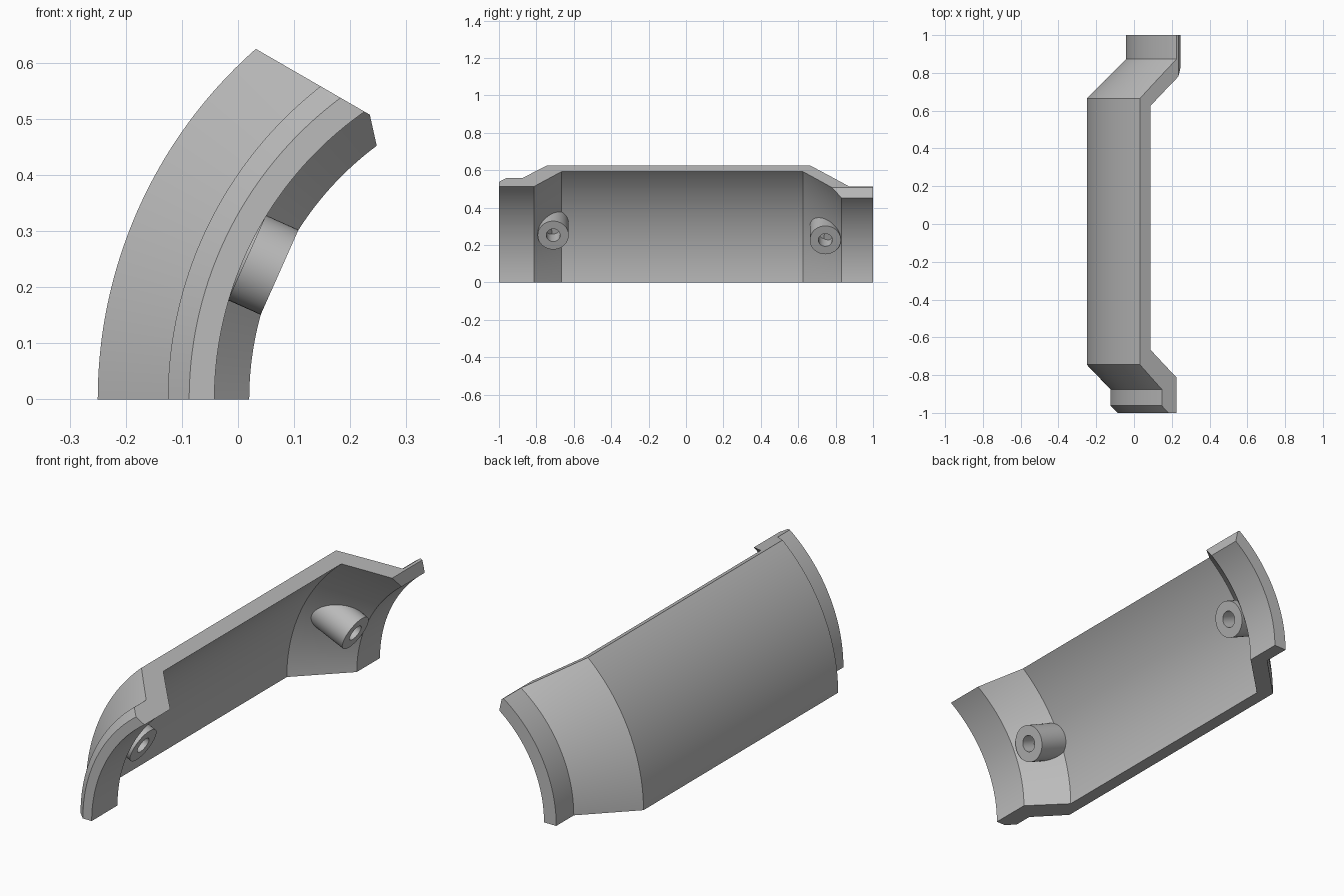
import bpy, bmesh, math
from mathutils import Vector

cube = bpy.data.objects.get("Cube")
if cube:
    bpy.data.objects.remove(cube, do_unlink=True)

AXIS_X = 0.583   # the shell is turned about a line along y at this x
OUTER = [(-1, .67), (-.962, .708), (-.875, .708), (-.745, .833),
         (.665, .833), (.873, .625), (1, .625)]
INNER = [(-1, .625), (-.813, .625), (-.665, .773), (.625, .773),
         (.832, .563), (1, .563)]

grey = bpy.data.materials.new("plain grey")
grey.use_nodes = True
colour = (0.5, 0.5, 0.5, 1)
grey.diffuse_color = colour
grey.node_tree.nodes["Principled BSDF"].inputs["Base Color"].default_value = colour


def finish(name, bm):
    bmesh.ops.recalc_face_normals(bm, faces=bm.faces[:])
    mesh = bpy.data.meshes.new(name)
    bm.to_mesh(mesh)
    bm.free()
    obj = bpy.data.objects.new(name, mesh)
    bpy.context.collection.objects.link(obj)
    mesh.materials.append(grey)
    bpy.ops.object.select_all(action='DESELECT')
    obj.select_set(True)
    bpy.context.view_layer.objects.active = obj
    bpy.ops.object.shade_smooth_by_angle(angle=math.radians(30))
    return obj


def radius_at(profile, y):
    for (y0, r0), (y1, r1) in zip(profile, profile[1:]):
        if y0 <= y <= y1:
            return r0 + (r1 - r0) * (y - y0) / (y1 - y0)


def trim(bm, point, normal):
    """Cut away everything beyond a plane and close the cut."""
    cut = bmesh.ops.bisect_plane(
        bm, geom=bm.verts[:] + bm.edges[:] + bm.faces[:], dist=1e-6,
        plane_co=point, plane_no=normal, clear_outer=True)
    bm.edges.ensure_lookup_table()
    rim = [e for e in bm.edges if e.is_boundary]
    bmesh.ops.edgenet_fill(bm, edges=rim)


# Curved shell: closed wall section turned about the axis
bm = bmesh.new()
section = [bm.verts.new((AXIS_X - r, y, 0)) for y, r in OUTER + INNER[::-1]]
edges = [bm.edges.new((a, b)) for a, b in zip(section, section[1:] + section[:1])]
bmesh.ops.spin(bm, geom=section + edges, cent=(AXIS_X, 0, 0), axis=(0, 1, 0),
               angle=math.radians(65), steps=52, use_duplicate=False)
bm.faces.new(section)
# Sloping top edge, then the steeper trim on the narrow rear collar
trim(bm, (.225, 0, .513), (.5, 0, .866))
trim(bm, (.235, 0, .507), (.976, 0, .217))
finish("curved_shell", bm)


# Screw bosses: hollow posts pointing at the axis, rooted inside the wall
def screw_boss(name, y, tip, radius=.083, bore=.037, depth=.1, sides=40):
    tilt = math.radians(24)
    out = Vector((-math.cos(tilt), 0, math.sin(tilt)))
    across = Vector((math.sin(tilt), 0, math.cos(tilt)))
    bm = bmesh.new()
    rings = [[], [], [], []]
    for i in range(sides):
        a = math.tau * i / sides
        c, s = math.cos(a), math.sin(a)
        wall_y = y + radius * c
        wall = (radius_at(OUTER, wall_y) + radius_at(INNER, wall_y)) / 2
        root = math.sqrt(wall ** 2 - (radius * s) ** 2)
        spots = [(root, radius), (tip, radius), (tip, bore), (tip + depth, bore)]
        for ring, (dist, r) in zip(rings, spots):
            p = Vector((AXIS_X, y + r * c, 0)) + out * dist + across * (r * s)
            ring.append(bm.verts.new(p))
    for low, high in zip(rings, rings[1:]):
        for i in range(sides):
            j = (i + 1) % sides
            bm.faces.new((low[i], low[j], high[j], high[i]))
    bm.faces.new(rings[-1])
    finish(name, bm)


screw_boss("front_screw_boss", -.71, .62)
screw_boss("rear_screw_boss", .745, .557)
